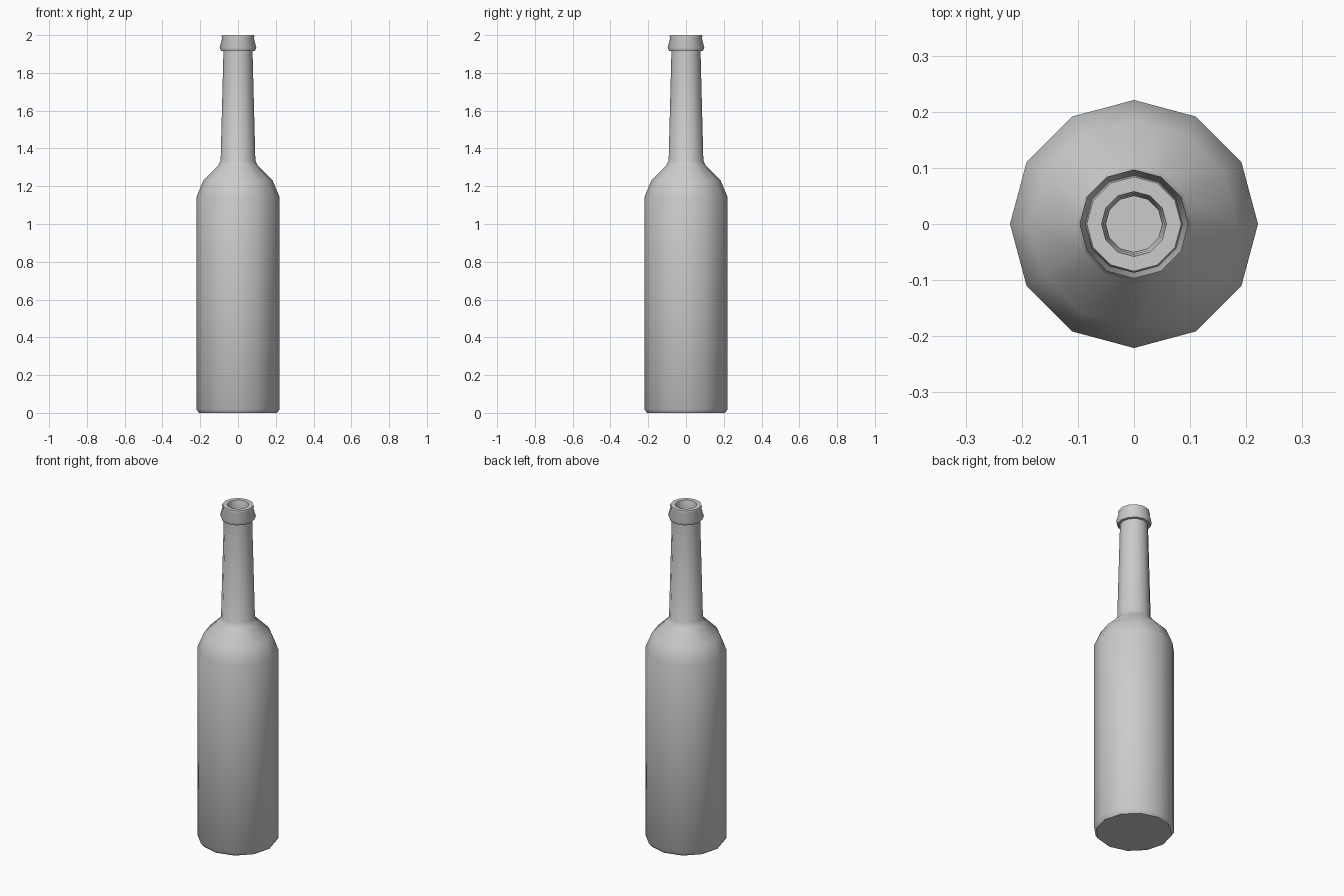
import bpy, bmesh
from math import cos, sin, pi, radians

if "Cube" in bpy.data.objects:
    bpy.data.objects.remove(bpy.data.objects["Cube"])

SIDES = 12


def lathe(name, profile):
    """Spin (radius, height) points around z and cap both ends."""
    bm = bmesh.new()
    rings = [[bm.verts.new((r * cos(2 * pi * i / SIDES), r * sin(2 * pi * i / SIDES), z))
              for i in range(SIDES)] for r, z in profile]
    for low, high in zip(rings, rings[1:]):
        for i in range(SIDES):
            j = (i + 1) % SIDES
            bm.faces.new((low[i], low[j], high[j], high[i]))
    bm.faces.new(rings[0][::-1])
    bm.faces.new(rings[-1])
    mesh = bpy.data.meshes.new(name)
    bm.to_mesh(mesh)
    bm.free()
    obj = bpy.data.objects.new(name, mesh)
    bpy.context.collection.objects.link(obj)
    bpy.ops.object.select_all(action='DESELECT')
    obj.select_set(True)
    bpy.context.view_layer.objects.active = obj
    bpy.ops.object.shade_smooth_by_angle(angle=radians(42))
    return obj


# Base, body and rounded shoulder
body = [(0.207, 0.0), (0.221, 0.02), (0.221, 1.14), (0.184, 1.23), (0.104, 1.31)]
# Slightly tapered neck
neck = [(0.092, 1.335), (0.077, 1.915)]
# Lip ring with a fine bead on top
lip = [(0.09, 1.917), (0.097, 1.935), (0.084, 1.983), (0.087, 1.992), (0.084, 2.0)]
# Mouth and bore inside the neck
bore = [(0.058, 2.0), (0.054, 1.985), (0.05, 1.95), (0.05, 1.8)]

lathe("bottle", body + neck + lip + bore)
